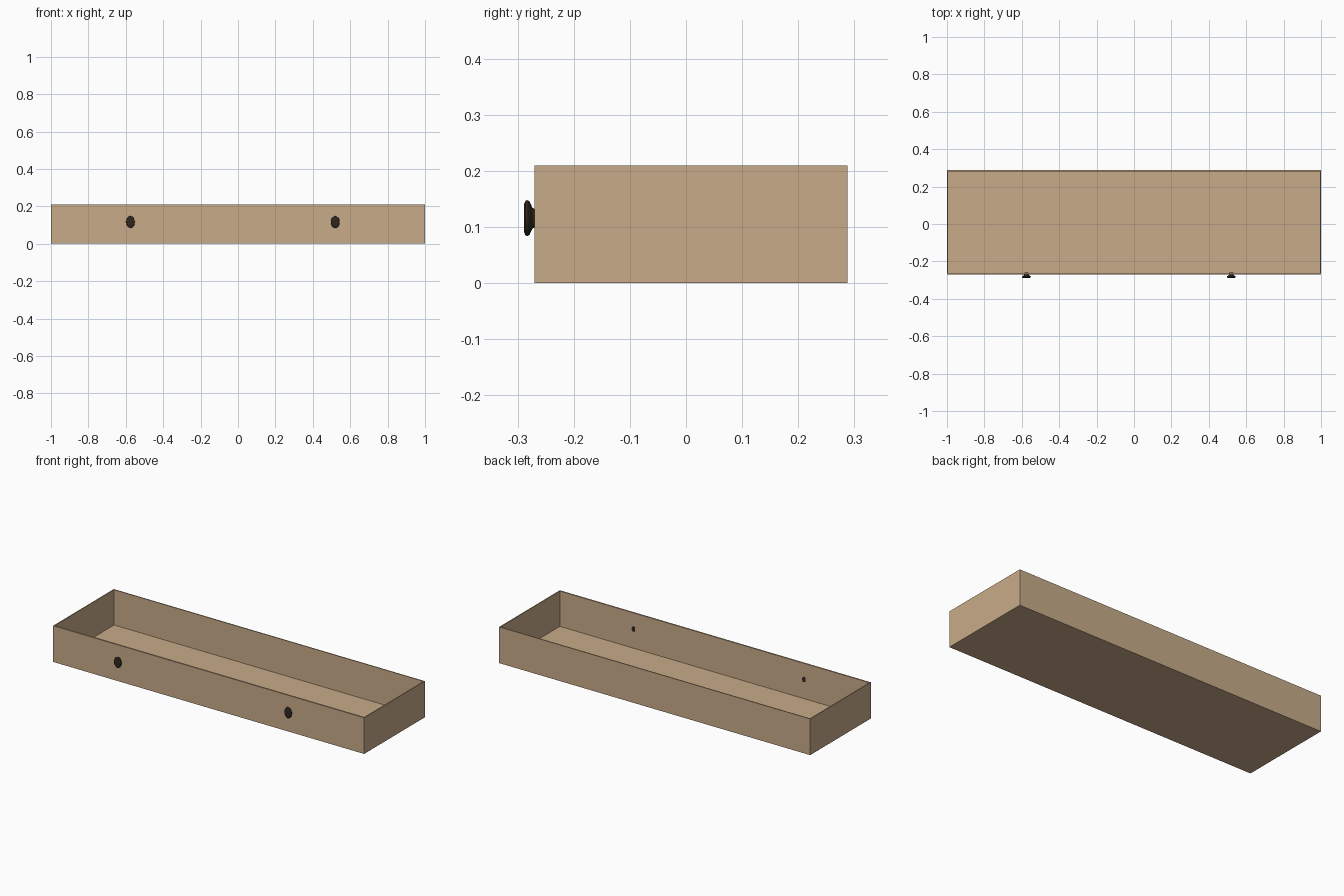
import bpy, bmesh, math

if "Cube" in bpy.data.objects:
    bpy.data.objects.remove(bpy.data.objects["Cube"])

def material(name, rgb):
    m = bpy.data.materials.new(name)
    m.diffuse_color = (*rgb, 1)
    m.use_nodes = True
    m.node_tree.nodes["Principled BSDF"].inputs["Base Color"].default_value = m.diffuse_color
    return m

wood = material("light_wood", (0.58, 0.41, 0.25))
dark = material("dark_bronze", (0.028, 0.02, 0.013))

def finish(bm, name, mat):
    bmesh.ops.recalc_face_normals(bm, faces=bm.faces)
    me = bpy.data.meshes.new(name)
    bm.to_mesh(me)
    bm.free()
    me.materials.append(mat)
    ob = bpy.data.objects.new(name, me)
    bpy.context.collection.objects.link(ob)
    return ob

def box(name, x0, x1, y0, y1, z0, z1):
    bm = bmesh.new()
    bmesh.ops.create_cube(bm, size=1)
    for v in bm.verts:
        v.co = (x1 if v.co.x > 0 else x0, y1 if v.co.y > 0 else y0, z1 if v.co.z > 0 else z0)
    return finish(bm, name, wood)

# Open drawer tray: thin panels butted together
T, F, H = 0.006, 0.009, 0.21          # panel, front panel thickness, height
Y0, Y1 = -0.27, 0.288
box("drawer_front", -1, 1, Y0, Y0 + F, 0, H)
box("drawer_back", -1, 1, Y1 - T, Y1, 0, H)
box("drawer_side_left", -1, -1 + T, Y0 + F, Y1 - T, 0, H)
box("drawer_side_right", 1 - T, 1, Y0 + F, Y1 - T, 0, H)
box("drawer_floor", -1 + T, 1 - T, Y0 + F, Y1 - T, 0, 0.005)

# Oval knobs turned from a profile of (radius, y); the shank shows inside the front
PROFILE = [(0.015, -0.2595), (0.015, -0.269), (0.017, -0.271), (0.019, -0.274),
           (0.030, -0.279), (0.032, -0.282), (0.031, -0.286), (0.024, -0.289)]
N = 16

def knob(name, cx, cz):
    bm = bmesh.new()
    rings = [[bm.verts.new((cx + 0.73 * r * math.cos(a), y, cz + r * math.sin(a)))
              for a in (2 * math.pi * i / N for i in range(N))] for r, y in PROFILE]
    for lo, hi in zip(rings, rings[1:]):
        for i in range(N):
            j = (i + 1) % N
            bm.faces.new((lo[i], lo[j], hi[j], hi[i]))
    bm.faces.new(rings[0])
    bm.faces.new(rings[-1])
    return finish(bm, name, dark)

for name, x in (("knob_left", -0.575), ("knob_right", 0.52)):
    knob(name, x, 0.116)
